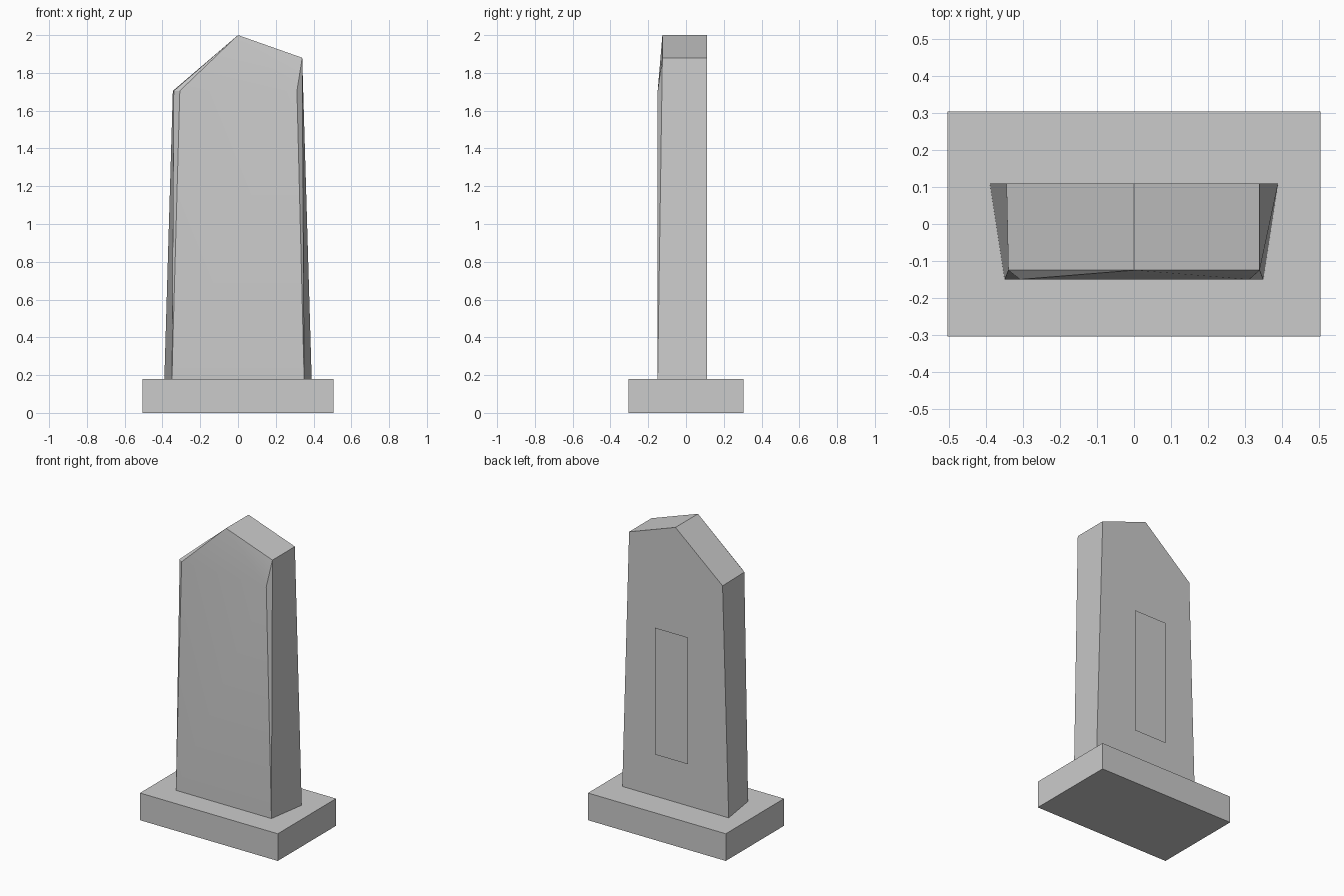
import bpy, bmesh, math

if "Cube" in bpy.data.objects:
    bpy.data.objects.remove(bpy.data.objects["Cube"])


def make_object(name, verts, faces, smooth=False, fix_normals=True):
    mesh = bpy.data.meshes.new(name)
    bm = bmesh.new()
    points = [bm.verts.new(v) for v in verts]
    for f in faces:
        bm.faces.new([points[i] for i in f])
    if fix_normals:
        bmesh.ops.recalc_face_normals(bm, faces=bm.faces[:])
    bm.to_mesh(mesh)
    bm.free()
    obj = bpy.data.objects.new(name, mesh)
    bpy.context.collection.objects.link(obj)
    if smooth:
        bpy.ops.object.select_all(action='DESELECT')
        obj.select_set(True)
        bpy.context.view_layer.objects.active = obj
        bpy.ops.object.shade_smooth_by_angle(angle=math.radians(15))
    return obj


# Plinth
bpy.ops.mesh.primitive_cube_add(size=1, location=(0, 0, 0.09))
plinth = bpy.context.object
plinth.name = "plinth"
plinth.scale = (1.01, 0.61, 0.18)

# Standing stone: back outline (0-4), front outline (5-9), chipped shoulders (10-11)
back = [(-0.39, 0.11, 0.18), (0.39, 0.11, 0.18), (0.34, 0.11, 1.88),
        (0, 0.11, 2.0), (-0.345, 0.11, 1.705)]
front = [(-0.35, -0.15, 0.18), (0.35, -0.15, 0.18), (0.34, -0.125, 1.88),
         (0, -0.125, 2.0), (-0.34, -0.125, 1.705)]
shoulders = [(-0.308, -0.15, 1.705), (0.312, -0.15, 1.705)]
faces = [(0, 1, 2, 3, 4)]
faces += [(i, (i + 1) % 5, (i + 1) % 5 + 5, i + 5) for i in range(5)]
faces += [(5, 6, 11, 10), (10, 11, 8), (11, 7, 8), (6, 7, 11),
          (5, 10, 9), (10, 8, 9)]
make_object("standing_stone", back + front + shoulders, faces, smooth=True)

# Thin panel hovering just off the back face
make_object("back_panel",
            [(0.12, 0.153, 0.48), (-0.12, 0.153, 0.48),
             (-0.12, 0.153, 1.32), (0.12, 0.153, 1.32)],
            [(0, 1, 2, 3)], fix_normals=False)
